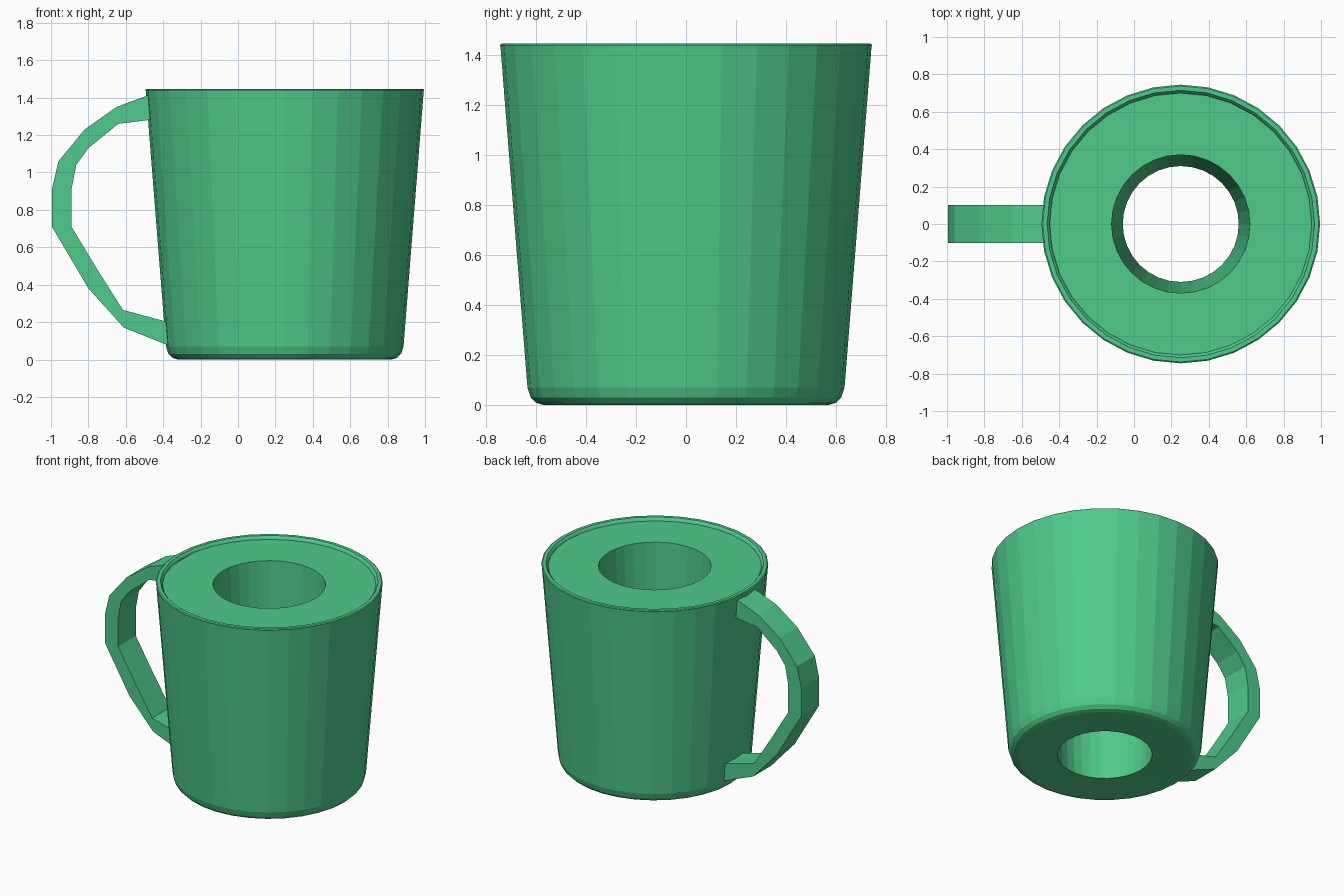
import bpy
import bmesh
from math import cos, sin, pi

if "Cube" in bpy.data.objects:
    bpy.data.objects.remove(bpy.data.objects["Cube"])

CENTRE_X = 0.25
SIDES = 32

green = bpy.data.materials.new("mug_green")
green.use_nodes = True
colour = (0.078, 0.597, 0.258, 1)
green.diffuse_color = colour
green.node_tree.nodes["Principled BSDF"].inputs["Base Color"].default_value = colour


def finish(bm, name):
    """Turn a bmesh into a named, coloured object."""
    bmesh.ops.recalc_face_normals(bm, faces=bm.faces)
    mesh = bpy.data.meshes.new(name)
    bm.to_mesh(mesh)
    bm.free()
    mesh.materials.append(green)
    obj = bpy.data.objects.new(name, mesh)
    bpy.context.collection.objects.link(obj)
    return obj


def lathe(name, profile):
    """Revolve a closed (radius, height) profile around the mug axis."""
    bm = bmesh.new()
    rings = []
    for i in range(SIDES):
        a = 2 * pi * i / SIDES
        rings.append([bm.verts.new((CENTRE_X + r * cos(a), r * sin(a), z)) for r, z in profile])
    count = len(profile)
    for i, ring in enumerate(rings):
        following = rings[(i + 1) % SIDES]
        for j in range(count):
            k = (j + 1) % count
            bm.faces.new((ring[j], following[j], following[k], ring[k]))
    return finish(bm, name)


def strap(name, outer, inner, half_width):
    """Join matching outer and inner side points into a flat-sided band."""
    bm = bmesh.new()
    sections = []
    for (xo, zo), (xi, zi) in zip(outer, inner):
        corners = ((xo, -half_width, zo), (xo, half_width, zo),
                   (xi, half_width, zi), (xi, -half_width, zi))
        sections.append([bm.verts.new(c) for c in corners])
    for a, b in zip(sections, sections[1:]):
        for j in range(4):
            k = (j + 1) % 4
            bm.faces.new((a[j], b[j], b[k], a[k]))
    bm.faces.new(sections[0])
    bm.faces.new(sections[-1])
    return finish(bm, name)


# Tapered body: rounded foot, thin rim, slightly sunken top and central bore
body = lathe("mug_body", [
    (0.31, 0.005), (0.57, 0.0), (0.60, 0.008), (0.622, 0.03), (0.635, 0.07),
    (0.743, 1.435), (0.745, 1.442), (0.738, 1.447), (0.715, 1.447),
    (0.705, 1.435), (0.70, 1.425), (0.37, 1.425),
])
bpy.ops.object.select_all(action="DESELECT")
body.select_set(True)
bpy.context.view_layer.objects.active = body
bpy.ops.object.shade_smooth_by_angle(angle=pi / 18)

# Faceted handle, both ends sunk into the wall
strap("handle",
      [(-0.44, 1.428), (-0.65, 1.35), (-0.82, 1.23), (-0.96, 1.06), (-0.995, 0.91),
       (-0.995, 0.71), (-0.80, 0.38), (-0.61, 0.17), (-0.355, 0.068)],
      [(-0.44, 1.285), (-0.64, 1.26), (-0.80, 1.13), (-0.865, 1.04), (-0.89, 0.91),
       (-0.89, 0.71), (-0.755, 0.486), (-0.615, 0.265), (-0.355, 0.195)],
      0.102)
